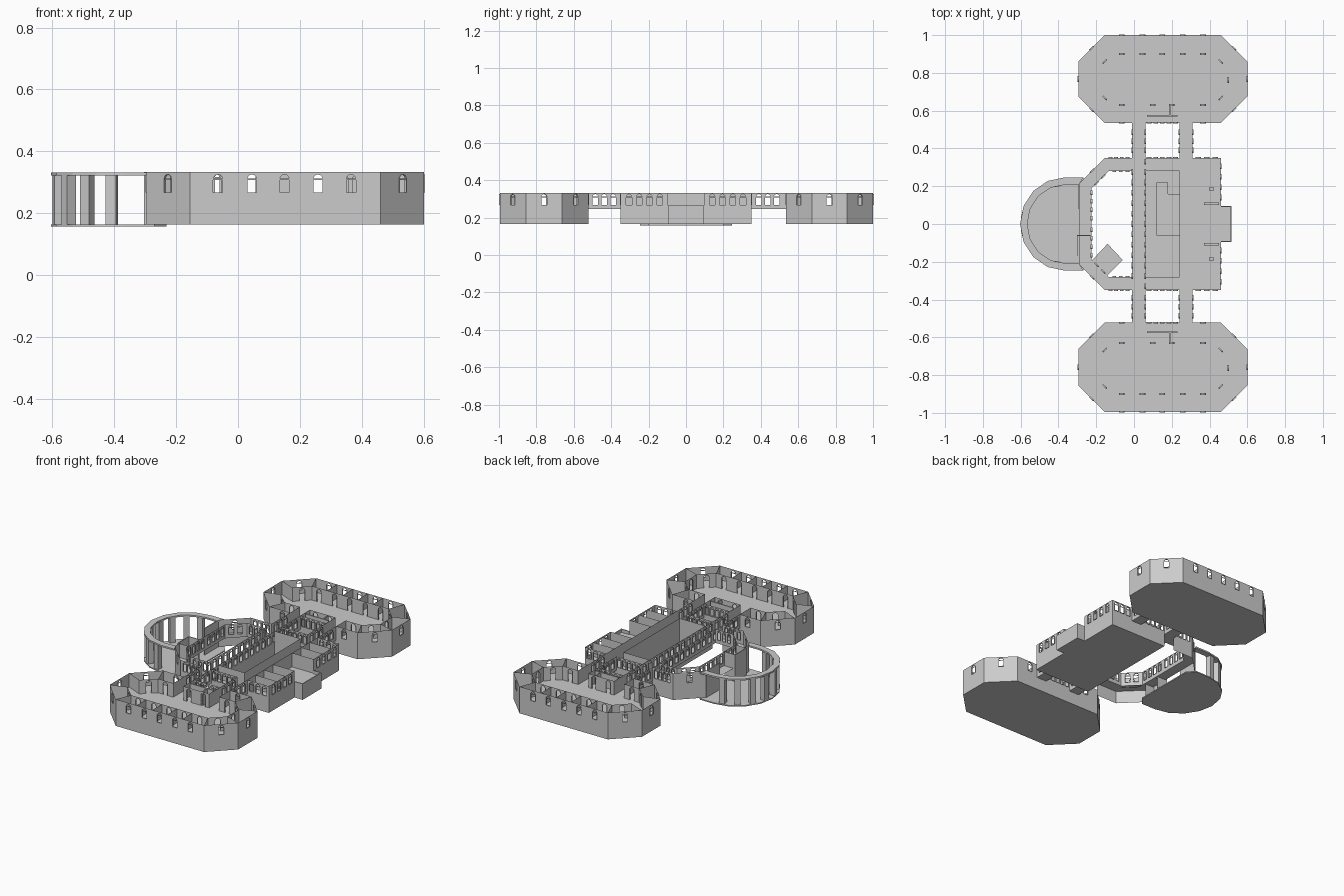
import bpy, bmesh, math
from mathutils import Vector

if "Cube" in bpy.data.objects:
    bpy.data.objects.remove(bpy.data.objects["Cube"])

Z0, ZF, Z1 = 0.165, 0.245, 0.333      # ground, upper floor, wall top


def finish(bm, name):
    bmesh.ops.remove_doubles(bm, verts=bm.verts, dist=1e-5)
    me = bpy.data.meshes.new(name)
    bm.to_mesh(me)
    bm.free()
    ob = bpy.data.objects.new(name, me)
    bpy.context.collection.objects.link(ob)
    return ob


def face(bm, pts):
    bm.faces.new([bm.verts.new(p) for p in pts])


def slab(bm, pts, z):
    face(bm, [(x, y, z) for x, y in pts])


def rect(x0, x1, y0, y1):
    return [(x0, y0), (x1, y0), (x1, y1), (x0, y1)]


def prism(bm, pts, z0, z1):
    slab(bm, pts[::-1], z0)
    slab(bm, pts, z1)
    for a, b in zip(pts, pts[1:] + pts[:1]):
        face(bm, [(*a, z0), (*b, z0), (*b, z1), (*a, z1)])


def wall(bm, p, q, z0=ZF, z1=Z1, holes=(), w=0.03, sill=0.268, top=0.326, bar=True):
    """Thin wall from p to q with arched openings centred at the given distances."""
    p, q = Vector(p), Vector(q)
    d = (q - p).normalized()
    n = Vector((-d.y, d.x)) * 0.004
    L = (q - p).length

    def P(t, z, k=0):
        v = p + d * t + n * k
        return (v.x, v.y, z)
    t0 = 0
    for c in sorted(holes):
        a, b = c - w / 2, c + w / 2
        spring = top - w / 2
        face(bm, [P(t0, z0), P(a, z0), P(a, z1), P(t0, z1)])
        if sill > z0 + 0.001:
            face(bm, [P(a, z0), P(b, z0), P(b, sill), P(a, sill)])
        arc = [(c - w / 2 * math.cos(math.pi * i / 6), spring + w / 2 * math.sin(math.pi * i / 6))
               for i in range(7)]
        for (ta, za), (tb, zb) in zip(arc, arc[1:]):
            face(bm, [P(ta, za), P(tb, zb), P(tb, z1), P(ta, z1)])
        loop = [(a, sill)] + arc + [(b, sill)]
        for (ta, za), (tb, zb) in zip(loop, loop[1:] + loop[:1]):   # reveal
            face(bm, [P(ta, za, -1), P(tb, zb, -1), P(tb, zb, 1), P(ta, za, 1)])
        if bar:                                                    # transom
            face(bm, [P(a, spring - 0.003), P(b, spring - 0.003), P(b, spring + 0.002), P(a, spring + 0.002)])
        t0 = b
    face(bm, [P(t0, z0), P(L, z0), P(L, z1), P(t0, z1)])


def xs_wall(bm, x0, x1, y, xs=(), **k):
    wall(bm, (x0, y), (x1, y), holes=[x - x0 for x in xs], **k)


def ys_wall(bm, x, y0, y1, ys=(), **k):
    wall(bm, (x, y0), (x, y1), holes=[y - y0 for y in ys], **k)


BAYS = [-0.065, 0.045, 0.15, 0.258, 0.365]
DOOR = dict(sill=ZF, bar=False, w=0.03)

for s, side, YI in ((-1, "front", 0.522), (1, "back", 0.535)):
    # octagonal wing: shell and floors
    def M(pts):
        return [(x, s * y) for x, y in pts]
    YO = 0.995 if s < 0 else 1.0
    outer = M([(-0.155, YO), (0.46, YO), (0.6, YO - 0.14), (0.6, YI + 0.14),
               (0.46, YI), (-0.155, YI), (-0.295, YI + 0.14), (-0.295, YO - 0.14)])
    inner = M([(-0.115, 0.9), (0.42, 0.9), (0.5, 0.82), (0.5, 0.705),
               (0.42, 0.63), (-0.115, 0.63), (-0.195, 0.705), (-0.195, 0.82)])
    bm = bmesh.new()
    slab(bm, outer, Z0)
    slab(bm, outer, ZF)
    xs_wall(bm, -0.155, 0.46, s * YO, BAYS, z0=Z0)
    for i in (1, 2, 3, 5, 6, 7):
        a, b = outer[i], outer[(i + 1) % 8]
        wall(bm, a, b, z0=Z0, holes=[math.dist(a, b) / 2])
    y = s * YI
    xs_wall(bm, -0.155, 0.46, y, z0=Z0, z1=ZF)
    xs_wall(bm, -0.155, -0.01, y, [-0.065])
    xs_wall(bm, 0.06, 0.24, y, [0.08, 0.115, 0.15, 0.185, 0.22], w=0.025)
    xs_wall(bm, 0.31, 0.46, y, [0.365])
    finish(bm, side + "_wing_shell")

    # inner hall walls and room partitions
    bm = bmesh.new()
    xs_wall(bm, -0.115, 0.42, s * 0.9, BAYS, **DOOR)
    for i in (1, 2, 3, 5, 7):
        a, b = inner[i], inner[(i + 1) % 8]
        wall(bm, a, b, holes=[math.dist(a, b) / 2], **DOOR)
    y = s * 0.63
    xs_wall(bm, -0.115, -0.01, y, [-0.065], **DOOR)
    xs_wall(bm, 0.06, 0.24, y, [0.1, 0.2], **DOOR)
    xs_wall(bm, 0.31, 0.42, y, [0.365], **DOOR)
    for a, b in zip(outer, inner):
        wall(bm, a, b)
    for x in (-0.01, 0.1, 0.205, 0.31):
        ys_wall(bm, x, s * 0.9, s * YO)
    for x in (-0.01, 0.06, 0.24, 0.31):
        ys_wall(bm, x, s * YI, s * 0.63)
    prism(bm, M(rect(0.07, 0.23, 0.57, 0.577)), ZF, Z1)
    prism(bm, M(rect(0.187, 0.193, 0.577, 0.625)), ZF, Z1)
    finish(bm, side + "_wing_rooms")

    # raised link corridors
    bm = bmesh.new()
    for x0 in (-0.01, 0.24):
        slab(bm, M(rect(x0, x0 + 0.07, 0.35, YI)), ZF)
        for x in (x0, x0 + 0.07):
            wall(bm, (x, s * 0.35), (x, s * YI), holes=[0.04, 0.0875, 0.135])
    finish(bm, side + "_link_corridors")

    # bent corridor around the courtyard
    bm = bmesh.new()
    o = M([(-0.01, 0.35), (-0.155, 0.35), (-0.29, 0.215), (-0.29, 0)])
    n = M([(-0.01, 0.28), (-0.135, 0.28), (-0.225, 0.19), (-0.225, 0)])
    for i in range(3):
        slab(bm, [o[i], o[i + 1], n[i + 1], n[i]], ZF)
    wall(bm, o[0], o[1], z0=Z0, holes=[0.025, 0.055, 0.085, 0.115], w=0.02)
    wall(bm, o[1], o[2], z0=Z0, holes=[0.095])
    if s > 0:
        prism(bm, rect(-0.293, -0.288, 0.08, 0.215), Z0, Z1)
    else:
        wall(bm, o[2], (-0.29, -0.17), z0=Z0)
    wall(bm, n[0], n[1], holes=[0.025, 0.06, 0.095], w=0.02)
    wall(bm, n[1], n[2], holes=[0.04, 0.09])
    wall(bm, n[2], n[3], holes=[0.025 + 0.045 * i for i in range(4)], w=0.025)
    finish(bm, side + "_bent_corridor")

# main block: floors and outer walls
bm = bmesh.new()
slab(bm, rect(0.06, 0.46, -0.35, 0.35), Z0)
slab(bm, rect(-0.01, 0.06, -0.35, 0.35), ZF)
slab(bm, rect(0.24, 0.46, -0.35, 0.35), ZF)
many = [-0.33 + 0.055 * i for i in range(13)]
ys_wall(bm, -0.01, -0.28, 0.28, many[1:-1])
ys_wall(bm, 0.06, -0.35, 0.35, many, z0=Z0)
for s in (-1, 1):
    wall(bm, (0.46, s * 0.095), (0.46, s * 0.35), z0=Z0, holes=[0.045, 0.1, 0.155, 0.21])
    slab(bm, [(x, s * y) for x, y in rect(0.06, 0.24, 0.28, 0.35)], ZF)
    xs_wall(bm, 0.06, 0.46, s * 0.35, z0=Z0, z1=ZF)
    xs_wall(bm, 0.06, 0.24, s * 0.35, [0.08, 0.115, 0.15, 0.185, 0.22], w=0.025)
    xs_wall(bm, 0.31, 0.46, s * 0.35, [0.34, 0.385, 0.43])
    xs_wall(bm, 0.06, 0.24, s * 0.28, z0=Z0)
finish(bm, "main_block")

# tall hall wall, stage floor and east rooms
bm = bmesh.new()
ys_wall(bm, 0.24, -0.28, 0.28, z0=Z0)
prism(bm, [(0.12, -0.06), (0.24, -0.06), (0.24, 0.16), (0.18, 0.16), (0.18, 0.22), (0.12, 0.22)], Z0, 0.185)
ys_wall(bm, 0.31, -0.35, 0.35)
for s in (-1, 1):
    for y in (0.095, 0.185, 0.27):
        xs_wall(bm, 0.31, 0.46, s * y)
    prism(bm, [(x, s * y) for x, y in rect(0.37, 0.45, 0.1, 0.115)], ZF, 0.275)
    prism(bm, [(x, s * y) for x, y in rect(0.4, 0.42, 0.175, 0.195)], ZF, 0.265)
finish(bm, "hall_and_east_rooms")

# entrance porch with open terrace and parapet
bm = bmesh.new()
prism(bm, rect(0.46, 0.517, -0.095, 0.095), Z0, ZF)
prism(bm, rect(0.511, 0.517, -0.095, 0.095), ZF, 0.265)
for y in (-0.095, 0.089):
    prism(bm, rect(0.46, 0.511, y, y + 0.006), ZF, 0.265)
finish(bm, "porch")

# courtyard stair: one sloping flight running diagonally down from the corridor
bm = bmesh.new()
foot, head = [(-0.14, -0.105), (-0.06, -0.19)], [(-0.145, -0.275), (-0.225, -0.195)]
for dz in (0, -0.012):
    face(bm, [(*p, Z0 + 0.012 + dz) for p in foot] + [(*p, ZF + dz) for p in head])
finish(bm, "courtyard_stair")

# stair enclosure beside the rotunda
bm = bmesh.new()
prism(bm, rect(-0.3, -0.23, -0.063, -0.057), Z0, Z1)
prism(bm, rect(-0.303, -0.298, -0.17, -0.057), Z0, Z1)
xs_wall(bm, -0.3, -0.23, -0.17, z0=Z0)
finish(bm, "stair_enclosure")

# rotunda: base slab, ring beam and columns
CX = -0.365


def arc_pts(rx, ry):
    return [(CX + rx * math.cos(t), ry * math.sin(t))
            for t in (math.pi / 2 + math.pi * i / 8 for i in range(9))]


bm = bmesh.new()
big, small = arc_pts(0.238, 0.247), arc_pts(0.2, 0.208)
prism(bm, [(-0.23, 0.2), (-0.27, 0.247)] + big + [(-0.27, -0.247), (-0.23, -0.2)], 0.158, 0.165)
ring = [(-0.27, 0.247)] + big + [(-0.27, -0.247)] + [(-0.29, -0.208)] + small[::-1] + [(-0.29, 0.208)]
prism(bm, ring, 0.322, 0.332)
finish(bm, "rotunda_base_and_beam")

bm = bmesh.new()
for i in range(8):
    t = math.pi / 2 + math.pi * (i + 0.5) / 8
    r, k = Vector((math.cos(t), math.sin(t))), Vector((-math.sin(t), math.cos(t))) * 0.017
    c = Vector((CX, 0))
    prism(bm, [tuple(c + r * 0.202 - k), tuple(c + r * 0.235 - k),
               tuple(c + r * 0.235 + k), tuple(c + r * 0.202 + k)], 0.165, 0.322)
finish(bm, "rotunda_columns")
